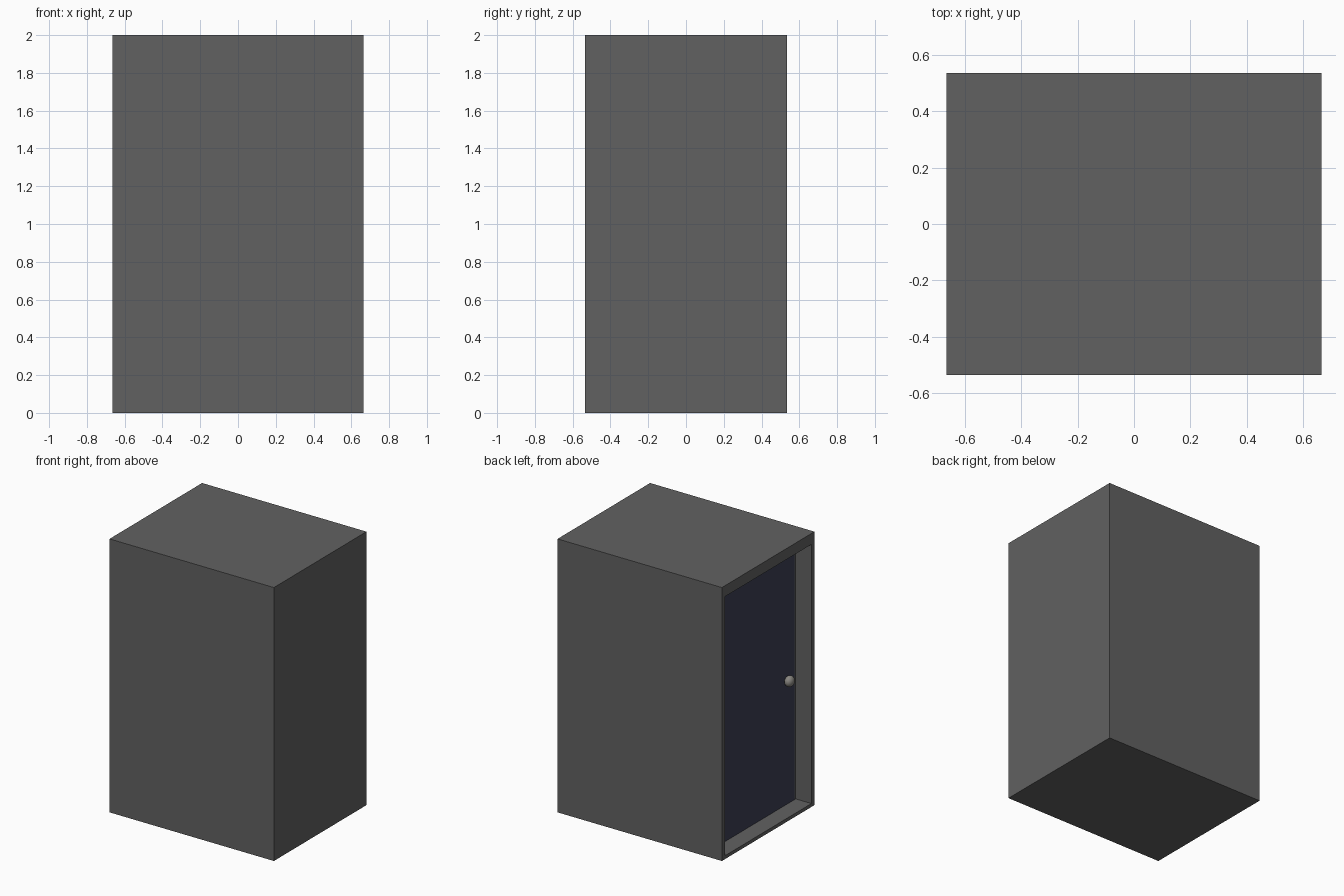
import bpy, bmesh
from mathutils import Vector, Matrix

if "Cube" in bpy.data.objects:
    bpy.data.objects.remove(bpy.data.objects["Cube"])

X, Y, H = 0.665, 0.535, 2.0          # half width, half depth, height
SIDE, BOTTOM, TOP, DEPTH = 0.05, 0.025, 0.08, 0.13   # recess margins and depth


def material(name, color):
    m = bpy.data.materials.new(name)
    m.diffuse_color = (*color, 1)
    m.use_nodes = True
    m.node_tree.nodes["Principled BSDF"].inputs["Base Color"].default_value = m.diffuse_color
    return m


def add_object(name, bm, mat):
    mesh = bpy.data.meshes.new(name)
    bm.to_mesh(mesh)
    bm.free()
    mesh.materials.append(mat)
    ob = bpy.data.objects.new(name, mesh)
    bpy.context.collection.objects.link(ob)
    return ob


def box(lo, hi):
    bm = bmesh.new()
    lo, hi = Vector(lo), Vector(hi)
    bmesh.ops.create_cube(bm, size=1, matrix=Matrix.Translation((lo + hi) / 2)
                          @ Matrix.Diagonal((*(hi - lo), 1)))
    return bm


grey = material("dark_grey", (0.12, 0.12, 0.12))
blue = material("dark_blue", (0.045, 0.05, 0.09))
metal = material("knob_grey", (0.25, 0.24, 0.22))

# cabinet body: box with the doorway face inset and pushed inwards
bm = box((-X, -Y, 0), (X, Y, H))
bm.normal_update()
front = next(f for f in bm.faces if f.normal.x < -0.9)
bmesh.ops.inset_individual(bm, faces=[front], thickness=SIDE)
for v in front.verts:
    v.co.z = BOTTOM if v.co.z < 1 else H - TOP
side = bmesh.ops.extrude_discrete_faces(bm, faces=[front])["faces"]
for v in side[0].verts:
    v.co.x += DEPTH
bmesh.ops.recalc_face_normals(bm, faces=bm.faces[:])
add_object("cabinet_body", bm, grey)

# door panel filling the recess
door_x = -X + DEPTH
add_object("door", box((door_x - 0.003, -Y + SIDE, BOTTOM),
                       (door_x + 0.01, Y - SIDE, H - TOP)), blue)

# slightly flattened round door knob
bm = bmesh.new()
bmesh.ops.create_uvsphere(bm, u_segments=24, v_segments=12, radius=0.04,
                          matrix=Matrix.Translation((door_x - 0.03, -0.39, 0.935))
                          @ Matrix.Diagonal((0.8, 1, 1, 1)))
for f in bm.faces:
    f.smooth = True
add_object("door_knob", bm, metal)
